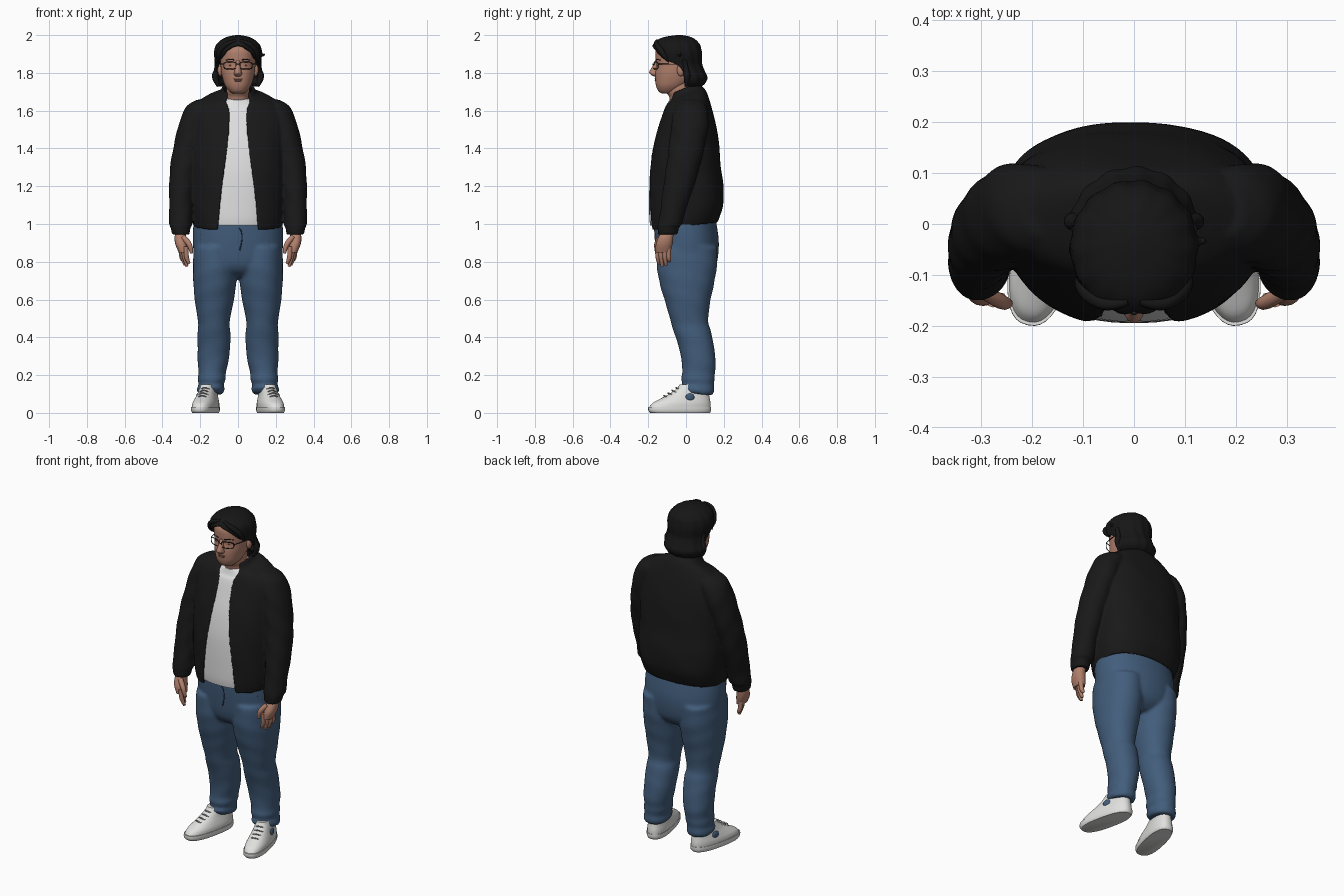
import bpy, bmesh, math
from mathutils import Matrix, Vector


def material(name, rgb):
    m = bpy.data.materials.new(name)
    m.diffuse_color = (*rgb, 1)
    return m


BLACK = material("jacket black", (0.0095, 0.0095, 0.0095))
HAIR = material("hair black", (0.008, 0.008, 0.008))
DENIM = material("denim blue", (0.055, 0.11, 0.2))
SEAM = material("seam navy", (0.02, 0.04, 0.08))
SKIN = material("skin", (0.44, 0.215, 0.15))
LIP = material("lip", (0.32, 0.13, 0.1))
WHITE = material("shirt white", (0.75, 0.75, 0.75))
SHOE = material("shoe white", (0.75, 0.75, 0.74))
LACE = material("lace grey", (0.42, 0.42, 0.42))


def spline(rows, steps):
    """Catmull-Rom through rows of equal length."""
    out = []
    for i in range(len(rows) - 1):
        a, b, c, d = (rows[min(max(i + k, 0), len(rows) - 1)] for k in (-1, 0, 1, 2))
        for s in range(steps):
            t = s / steps
            out.append([0.5 * (2 * q + (r - p) * t + (2 * p - 5 * q + 4 * r - u) * t * t
                               + (3 * q - p - 3 * r + u) * t ** 3)
                        for p, q, r, u in zip(a, b, c, d)])
    return out + [list(rows[-1])]


def finish(name, bm, mat, mirror=False, thick=0, angle=50):
    me = bpy.data.meshes.new(name)
    bm.to_mesh(me)
    bm.free()
    me.materials.append(mat)
    me.polygons.foreach_set("use_smooth", [True] * len(me.polygons))
    me.set_sharp_from_angle(angle=math.radians(angle))
    ob = bpy.data.objects.new(name, me)
    bpy.context.collection.objects.link(ob)
    if thick:
        ob.modifiers.new("thickness", "SOLIDIFY").thickness = thick
    if mirror:
        ob.modifiers.new("mirror", "MIRROR").use_mirror_merge = False
    return ob


def fuse(name, parts, mat, voxel, smooth):
    """Weld overlapping closed parts into one continuous skin."""
    bpy.context.view_layer.update()
    deps = bpy.context.evaluated_depsgraph_get()
    bm = bmesh.new()
    for ob in parts:
        me = bpy.data.meshes.new_from_object(ob.evaluated_get(deps))
        bm.from_mesh(me)
        bpy.data.meshes.remove(me)
    for ob in parts:
        bpy.data.objects.remove(ob)
    ob = finish(name, bm, mat, angle=180)
    mod = ob.modifiers.new("weld", "REMESH")
    mod.mode, mod.voxel_size, mod.use_smooth_shade = "VOXEL", voxel, True
    mod = ob.modifiers.new("soften", "SMOOTH")
    mod.factor, mod.iterations = 0.5, smooth


def loft(name, rings, mat, n=40, p=2.0, steps=4, wave=(0, 0, 0), caps=(True, True),
         matrix=None, taper=0, **kw):
    """Rings, lowest first: z, centre x, half width, front y, back y, front gap (deg), tilt."""
    rows = spline([tuple(r) + (0,) * (7 - len(r)) for r in rings], steps)
    is_open = any(len(r) > 5 and r[5] > 0 for r in rings)
    bm, grid = bmesh.new(), []
    for z, cx, rx, yf, yb, gap, tilt in rows:
        g = math.radians(max(gap, 0))
        cy, ry = (yf + yb) / 2, (yb - yf) / 2
        row = []
        for j in range(n + is_open):
            a = g + (2 * math.pi - 2 * g) * j / n
            s, c = math.sin(a), -math.cos(a)
            k = 1 + wave[0] * math.sin(wave[1] * a + wave[2] * z)
            y = math.copysign(abs(c) ** (2 / p), c) * ry * k
            x = math.copysign(abs(s) ** (2 / p), s) * rx * k * (1 + taper * y)
            row.append(bm.verts.new((cx + x, cy + y, z + tilt * y)))
        grid.append(row)
    for lo, hi in zip(grid, grid[1:]):
        for j in range(n):
            k = (j + 1) % len(lo)
            bm.faces.new((lo[j], lo[k], hi[k], hi[j]))
    if caps[0]:
        bm.faces.new(grid[0][::-1])
    if caps[1]:
        bm.faces.new(grid[-1])
    bmesh.ops.remove_doubles(bm, verts=bm.verts, dist=1e-5)
    if matrix:
        bm.transform(matrix)
    return finish(name, bm, mat, **kw)


def ball(name, loc, size, mat, mirror=False, matrix=Matrix()):
    bm = bmesh.new()
    bmesh.ops.create_uvsphere(bm, u_segments=20, v_segments=12, radius=1)
    bm.transform(matrix @ Matrix.Translation(loc) @ Matrix.Diagonal((*size, 1)))
    return finish(name, bm, mat, mirror)


def tube(name, pts, radii, mat, sides=(1,), cyclic=False):
    for s in sides:
        cu = bpy.data.curves.new(name, "CURVE")
        cu.dimensions, cu.bevel_depth, cu.bevel_resolution = "3D", 1, 3
        cu.use_fill_caps, cu.resolution_u = True, 6
        sp = cu.splines.new("NURBS")
        sp.points.add(len(pts) - 1)
        for q, (x, y, z), r in zip(sp.points, pts, radii):
            q.co, q.radius = (s * x, y, z, 1), r
        sp.order_u, sp.use_endpoint_u, sp.use_cyclic_u = 3, not cyclic, cyclic
        cu.materials.append(mat)
        bpy.context.collection.objects.link(bpy.data.objects.new(name, cu))


BOTH = (1, -1)

# Torso: shirt under an open jacket with sleeves
TORSO = [(0.985, 0, 0.232, -0.196, 0.165, 26, 0.11), (1.03, 0, 0.245, -0.2, 0.18, 23, 0.06),
         (1.10, 0, 0.255, -0.201, 0.197, 20), (1.20, 0, 0.26, -0.2, 0.198, 17),
         (1.30, 0, 0.26, -0.194, 0.185, 13.5), (1.42, 0, 0.26, -0.174, 0.175, 10),
         (1.52, 0, 0.256, -0.146, 0.16, 8), (1.60, 0, 0.243, -0.121, 0.139, 8, 0.05),
         (1.645, 0, 0.212, -0.108, 0.122, 12, 0.15), (1.675, 0, 0.158, -0.1, 0.105, 20, 0.3),
         (1.693, 0, 0.1, -0.092, 0.085, 35, 0.4), (1.722, 0, 0.085, -0.085, 0.07, 42, 0.4)]
shirt = [(z + 0.008 * (z < 1), 0, rx - 0.012, yf + 0.006, yb - 0.014)
         for z, _, rx, yf, yb, *_ in TORSO[:8]]
shirt += [(1.635, 0, 0.15, -0.1, 0.09, 0, 0.1), (1.672, 0, 0.07, -0.09, 0.06, 0, 0.2)]
loft("shirt", shirt, WHITE, n=48, p=2.35, taper=0.35)
body = loft("body", TORSO, BLACK, n=64, p=2.35, caps=(False, False), thick=0.014,
            wave=(0.005, 7, 25), taper=0.35)
sleeve = loft("sleeve", [(0.945, 0.303, 0.046, -0.15, -0.045), (0.985, 0.305, 0.054, -0.15, -0.035),
                         (1.0, 0.304, 0.061, -0.148, -0.02), (1.08, 0.303, 0.061, -0.135, 0.0),
                         (1.2, 0.298, 0.067, -0.12, 0.042), (1.32, 0.283, 0.074, -0.102, 0.075),
                         (1.42, 0.263, 0.076, -0.09, 0.1), (1.52, 0.238, 0.078, -0.078, 0.118),
                         (1.59, 0.21, 0.08, -0.068, 0.118), (1.63, 0.19, 0.075, -0.055, 0.104),
                         (1.658, 0.17, 0.05, -0.025, 0.075)],
              BLACK, n=32, p=2.05, wave=(0.02, 3, 45), mirror=True)
fuse("jacket", [body, sleeve], BLACK, 0.007, 3)

# Hands, turned slightly so the backs face forward
loft("palm", [(0.85, 0.29, 0.024, -0.16, -0.082), (0.89, 0.3, 0.031, -0.16, -0.072),
              (0.925, 0.305, 0.031, -0.148, -0.068), (0.96, 0.303, 0.028, -0.13, -0.065)],
     SKIN, n=20, p=2.3, mirror=True)
for i, (x, y, tip) in enumerate([(0.277, -0.15, 0.79), (0.288, -0.133, 0.775),
                                 (0.298, -0.113, 0.782), (0.303, -0.093, 0.803)]):
    tube(f"finger_{i + 1}", [(x, y, 0.88), (x - 0.002, y, 0.84), (x - 0.008, y + 0.003, 0.81),
                             (x - 0.018, y + 0.007, tip)], (0.014, 0.0135, 0.012, 0.008), SKIN, BOTH)
tube("thumb", [(0.29, -0.135, 0.93), (0.265, -0.152, 0.905), (0.25, -0.157, 0.875),
               (0.246, -0.155, 0.845)], (0.015, 0.015, 0.013, 0.008), SKIN, BOTH)

# Jeans
seat = loft("seat", [(0.72, 0, 0.08, -0.08, 0.1), (0.75, 0, 0.17, -0.125, 0.14),
                     (0.80, 0, 0.226, -0.15, 0.165), (0.9, 0, 0.239, -0.163, 0.174),
                     (1.0, 0, 0.236, -0.168, 0.162), (1.03, 0, 0.225, -0.165, 0.155)],
            DENIM, n=48, p=2.15)
leg = loft("leg", [(0.1, 0.146, 0.066, -0.01, 0.138, 0, -0.1), (0.125, 0.144, 0.074, -0.03, 0.15, 0, -0.1),
                   (0.15, 0.142, 0.067, -0.018, 0.147), (0.18, 0.139, 0.074, -0.027, 0.153),
                   (0.21, 0.137, 0.072, -0.02, 0.153), (0.26, 0.133, 0.08, -0.022, 0.158),
                   (0.34, 0.128, 0.086, -0.036, 0.15), (0.43, 0.127, 0.087, -0.065, 0.133),
                   (0.48, 0.128, 0.083, -0.08, 0.118), (0.58, 0.126, 0.101, -0.108, 0.127),
                   (0.68, 0.123, 0.113, -0.138, 0.148), (0.78, 0.121, 0.117, -0.155, 0.164),
                   (0.88, 0.122, 0.112, -0.153, 0.165)],
           DENIM, n=40, p=2.1, wave=(0.008, 2, 60), mirror=True)
fuse("jeans", [seat, leg], DENIM, 0.009, 6)
tube("fly_seam", [(0.004, -0.166, 0.98), (0.02, -0.165, 0.97), (0.022, -0.161, 0.9),
                  (0.008, -0.158, 0.86)], (0.0035,) * 4, SEAM)
tube("pocket_seam", [(0.13, -0.142, 0.985), (0.15, -0.134, 0.96), (0.2, -0.094, 0.945)],
     (0.0025,) * 3, SEAM, BOTH)

# Shoes turned outward, with laces and a plain side patch
turn = Matrix.Translation((0.165, 0, 0)) @ Matrix.Rotation(0.22, 4, "Z")
loft("shoe_sole", [(0, 0, 0.058, -0.192, 0.128), (0.012, 0, 0.063, -0.203, 0.135),
                   (0.032, 0, 0.063, -0.203, 0.135)], SHOE, p=2.5, steps=2, matrix=turn, mirror=True)
loft("shoe_upper", [(0.03, 0, 0.061, -0.198, 0.133), (0.052, 0, 0.06, -0.18, 0.132),
                    (0.075, 0, 0.054, -0.138, 0.128), (0.1, 0, 0.047, -0.09, 0.124),
                    (0.13, 0, 0.042, -0.048, 0.124), (0.15, 0, 0.036, -0.035, 0.115)],
     SHOE, p=2.4, matrix=turn, mirror=True)
ball("shoe_side_patch", (0.051, 0.01, 0.083), (0.0085, 0.024, 0.02), DENIM, True, turn)
for i in range(4):
    y, z = -0.118 + 0.022 * i, 0.087 + 0.014 * i
    pts = [turn @ Vector(q) for q in ((-0.034, y + 0.025, z - 0.012), (-0.012, y - 0.002, z + 0.005),
                                      (0.012, y - 0.002, z + 0.005), (0.034, y + 0.025, z - 0.012))]
    tube(f"lace_{i + 1}", pts, (0.0035,) * 4, LACE, BOTH)

# Head and neck
loft("neck", [(1.6, 0, 0.07, -0.08, 0.06), (1.67, 0, 0.062, -0.088, 0.05),
              (1.70, 0, 0.062, -0.105, 0.05), (1.77, 0, 0.062, -0.12, 0.05)], SKIN)
loft("head", [(1.69, 0, 0.025, -0.125, -0.075), (1.702, 0, 0.045, -0.145, -0.04),
              (1.73, 0, 0.067, -0.158, 0.0), (1.765, 0, 0.08, -0.163, 0.04),
              (1.80, 0, 0.088, -0.163, 0.06), (1.84, 0, 0.092, -0.158, 0.068),
              (1.88, 0, 0.093, -0.162, 0.07), (1.93, 0, 0.09, -0.155, 0.06),
              (1.97, 0, 0.06, -0.1, 0.03)], SKIN, p=2.25)
loft("nose", [(1.782, 0, 0.014, -0.172, -0.14), (1.792, 0, 0.022, -0.188, -0.13),
              (1.804, 0, 0.02, -0.195, -0.13), (1.83, 0, 0.015, -0.181, -0.13),
              (1.865, 0, 0.012, -0.163, -0.13)], SKIN, n=20)
ball("ear", (0.094, -0.028, 1.815), (0.014, 0.02, 0.033), SKIN, True)
ball("upper_lip", (0, -0.16, 1.768), (0.025, 0.006, 0.004), LIP)
ball("lower_lip", (0, -0.159, 1.759), (0.022, 0.007, 0.005), LIP)
ball("eye", (0.038, -0.147, 1.84), (0.013, 0.006, 0.0035), LIP, True)
tube("eyebrow", [(0.018, -0.159, 1.868), (0.04, -0.154, 1.874), (0.066, -0.135, 1.867)],
     (0.003, 0.004, 0.002), HAIR, BOTH)

# Glasses
rim = []
for k in range(20):
    a = 2 * math.pi * k / 20
    c, s = math.cos(a), math.sin(a)
    x = 0.042 + 0.034 * math.copysign(abs(c) ** 0.6, c)
    rim.append((x, -0.17 + 4 * x * x, 1.839 + 0.019 * math.copysign(abs(s) ** 0.6, s)))
tube("glasses_rim", rim, (0.0022,) * 20, HAIR, BOTH, True)
tube("glasses_bridge", [(-0.009, -0.17, 1.845), (0, -0.184, 1.848), (0.009, -0.17, 1.845)],
     (0.0022,) * 3, HAIR)
tube("glasses_temple", [(0.076, -0.147, 1.847), (0.094, -0.12, 1.847), (0.1, -0.02, 1.845)],
     (0.0022,) * 3, HAIR, BOTH)

# Hair: open-fronted bob, parted in the middle
loft("hair_bob", [(1.728, 0, 0.104, -0.13, 0.08, 100), (1.745, 0, 0.123, -0.14, 0.1, 100),
                  (1.775, 0, 0.13, -0.15, 0.112, 100), (1.81, 0, 0.12, -0.155, 0.098, 96),
                  (1.845, 0, 0.118, -0.16, 0.085, 84), (1.87, 0, 0.122, -0.168, 0.085, 56),
                  (1.90, 0, 0.126, -0.174, 0.085, 38), (1.93, 0, 0.122, -0.178, 0.08, 20),
                  (1.952, 0, 0.112, -0.174, 0.073, 0), (1.977, 0, 0.085, -0.148, 0.05, 0),
                  (1.992, 0, 0.052, -0.105, 0.02, 0), (2.0, 0, 0.012, -0.05, -0.02, 0)],
     HAIR, n=72, caps=(False, True), thick=0.018, wave=(0.015, 14, 12))
tube("hair_curtain", [(0.012, -0.152, 1.97), (0.05, -0.164, 1.962), (0.09, -0.14, 1.928),
                      (0.106, -0.11, 1.885), (0.1, -0.09, 1.86)],
     (0.008, 0.012, 0.016, 0.016, 0.006), HAIR, BOTH)
tube("hair_side_lock", [(0.112, -0.01, 1.87), (0.108, 0.0, 1.82), (0.128, 0.008, 1.775),
                        (0.104, 0.0, 1.73)], (0.012, 0.014, 0.02, 0.008), HAIR, BOTH)
tube("hair_flick", [(0.11, -0.04, 1.91), (0.13, -0.03, 1.885), (0.14, -0.035, 1.9)],
     (0.014, 0.01, 0.004), HAIR)
